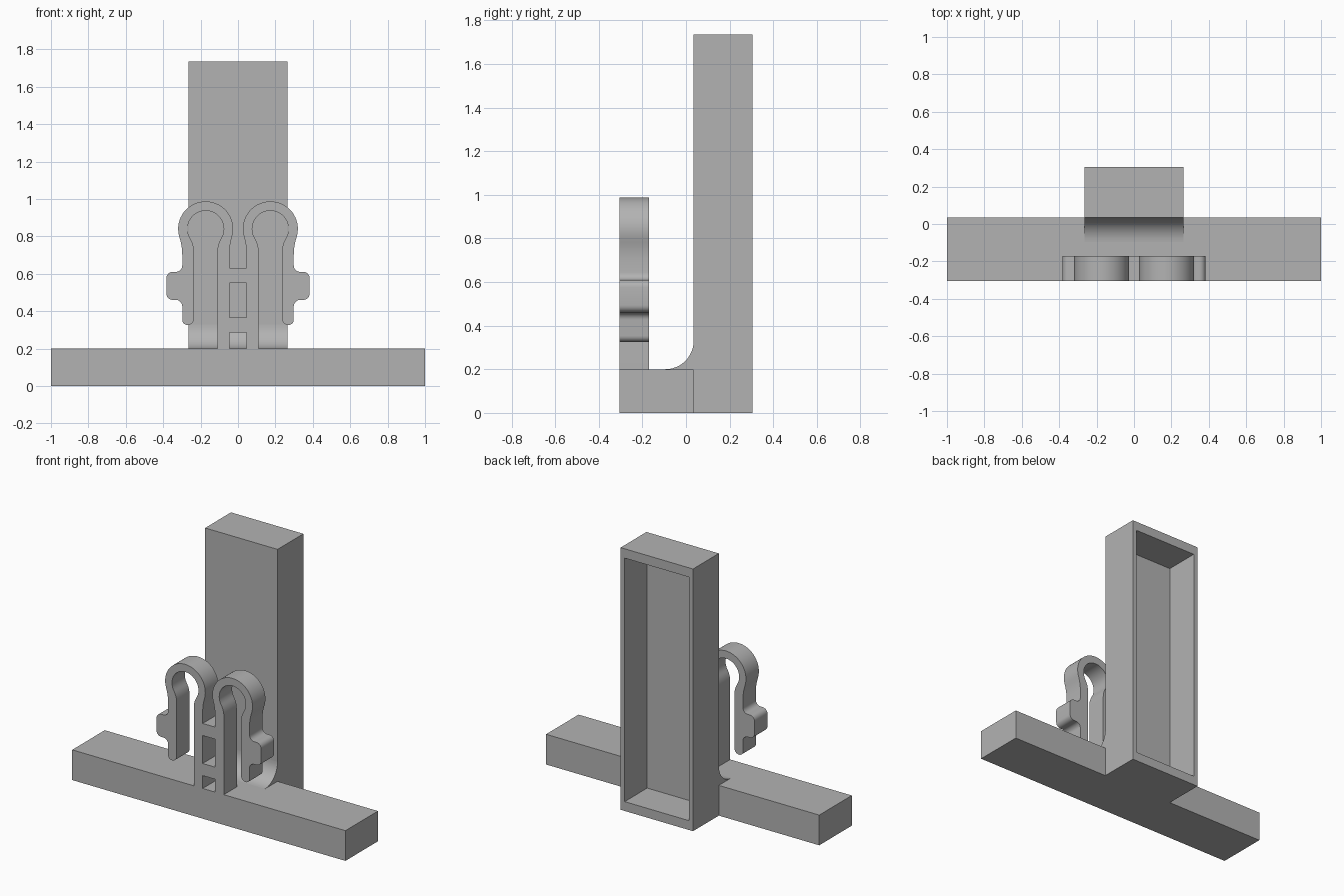
import bpy, bmesh
from math import radians, cos, sin, tan
from mathutils import Vector

if "Cube" in bpy.data.objects:
    bpy.data.objects.remove(bpy.data.objects["Cube"], do_unlink=True)

# Single plastic colour
GREY = (0.45, 0.45, 0.45, 1)
mat = bpy.data.materials.new("grey plastic")
mat.use_nodes = True
mat.diffuse_color = GREY
mat.node_tree.nodes["Principled BSDF"].inputs["Base Color"].default_value = GREY


def finish(name, bm):
    bmesh.ops.recalc_face_normals(bm, faces=bm.faces)
    mesh = bpy.data.meshes.new(name)
    bm.to_mesh(mesh)
    bm.free()
    mesh.materials.append(mat)
    obj = bpy.data.objects.new(name, mesh)
    bpy.context.collection.objects.link(obj)
    return obj


def box_mesh(lo, hi):
    lo, hi = Vector(lo), Vector(hi)
    bm = bmesh.new()
    bmesh.ops.create_cube(bm, size=1)
    for v in bm.verts:
        v.co = (lo + hi) / 2 + v.co * (hi - lo)
    return bm


def prism(name, outline, start, span):
    """Extrude an outline of 3D points along a span."""
    bm = bmesh.new()
    face = bm.faces.new([bm.verts.new(Vector(p) + Vector(start)) for p in outline])
    new = bmesh.ops.extrude_face_region(bm, geom=[face])["geom"]
    bmesh.ops.translate(bm, vec=span, verts=[g for g in new if isinstance(g, bmesh.types.BMVert)])
    return finish(name, bm)


def smooth(obj):
    bpy.ops.object.select_all(action='DESELECT')
    obj.select_set(True)
    bpy.context.view_layer.objects.active = obj
    bpy.ops.object.shade_smooth_by_angle(angle=radians(25))


def arc(cx, cz, r, a0, a1, n):
    angles = [radians(a0 + (a1 - a0) * i / n) for i in range(n + 1)]
    return [(cx + r * cos(a), cz + r * sin(a)) for a in angles]


def rounded(corners, n=6):
    """Replace each (x, z, radius) corner by a tangent arc."""
    out = []
    for i, (x, z, r) in enumerate(corners):
        p = Vector((x, z))
        if not r:
            out.append(p)
            continue
        u = (Vector(corners[i - 1][:2]) - p).normalized()
        w = (Vector(corners[(i + 1) % len(corners)][:2]) - p).normalized()
        half = u.angle(w) / 2
        centre = p + (u + w).normalized() * r / sin(half)
        d0 = p + u * r / tan(half) - centre
        d1 = p + w * r / tan(half) - centre
        turn = d0.angle_signed(d1)
        for k in range(n + 1):
            a = -turn * k / n
            out.append(centre + Vector((d0.x * cos(a) - d0.y * sin(a), d0.x * sin(a) + d0.y * cos(a))))
    return out


FRONT, JOIN, BACK = -0.305, 0.035, 0.305
POST_X, POST_TOP, BASE_TOP = 0.265, 1.735, 0.2

# Base bar
finish("base_bar", box_mesh((-1, FRONT, 0), (1, JOIN, BASE_TOP)))

# Upright post, hollowed from the back
bm = box_mesh((-POST_X, JOIN, 0), (POST_X, BACK, POST_TOP))
bm.normal_update()
back = max(bm.faces, key=lambda f: f.calc_center_median().y)
bmesh.ops.inset_individual(bm, faces=[back], thickness=0.042)
for v in back.verts:
    v.co.z += 0.032 if v.co.z < 1 else -0.032
floor = bmesh.ops.extrude_discrete_faces(bm, faces=[back])["faces"][0]
bmesh.ops.translate(bm, vec=(0, -0.235, 0), verts=floor.verts)
finish("hollow_post", bm)

# Curved fillet between base and post
R = 0.13
curve = arc(JOIN - R, BASE_TOP + R, R, -90, 0, 12)
fillet = [(0, JOIN, BASE_TOP)] + [(0, y, z) for y, z in curve]
smooth(prism("post_fillet", fillet, (-POST_X, 0, 0), (2 * POST_X, 0, 0)))

# Spring clip: fixed leg, round head, free arm with a finger tab
CX, CZ, R_IN, R_OUT = 0.173, 0.84, 0.097, 0.147
flat = lambda pts: [(x, z, 0) for x, z in pts]
outline = [(0.045, BASE_TOP, 0), (0.11, BASE_TOP, 0), (0.11, 0.754, 0.13)]
outline += flat(arc(CX, CZ, R_IN, 210, -30, 32))
outline += [
    (0.236, 0.754, 0.13), (0.236, 0.326, 0.033), (0.298, 0.326, 0.028),
    (0.298, 0.46, 0.034), (0.383, 0.46, 0.034), (0.383, 0.61, 0.034),
    (0.298, 0.61, 0.034), (0.298, 0.742, 0.3),
]
outline += flat(arc(CX, CZ, R_OUT, -15, 195, 32))
outline += [(0.045, 0.75, 0.3)]
CLIP_DEPTH = 0.135
clip = prism("spring_clips", [(p[0], 0, p[1]) for p in rounded(outline)],
             (0, FRONT, 0), (0, CLIP_DEPTH, 0))
smooth(clip)
mirror = clip.modifiers.new("mirror", 'MIRROR')
mirror.use_mirror_merge = False

# Cross bars tying the two fixed legs together
for name, z0, z1 in (("lower_cross_bar", 0.285, 0.365), ("upper_cross_bar", 0.55, 0.63)):
    finish(name, box_mesh((-0.045, FRONT, z0), (0.045, FRONT + CLIP_DEPTH, z1)))
